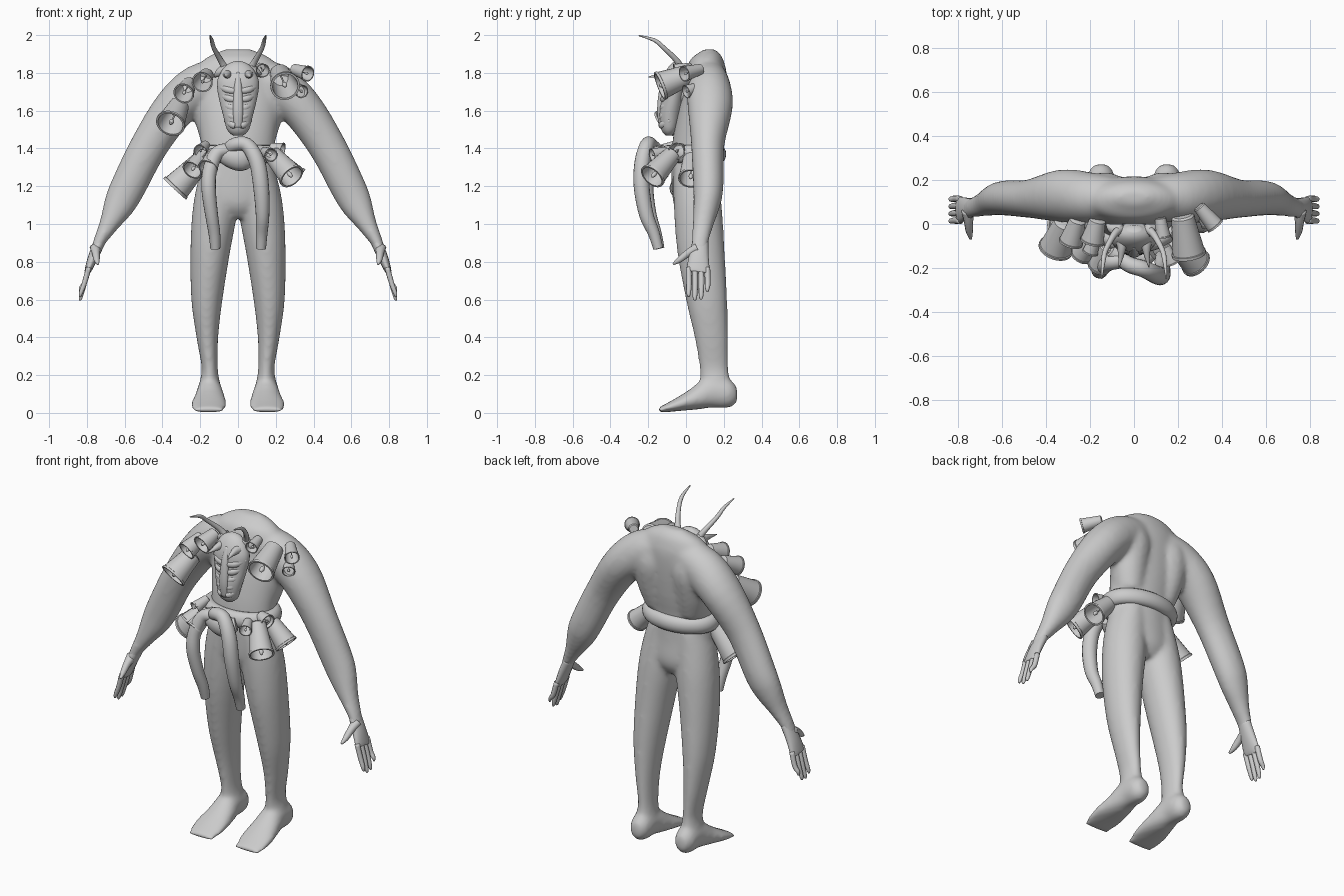
import bpy, bmesh, math
from mathutils import Vector

X, Y, Z = Vector((1, 0, 0)), Vector((0, 1, 0)), Vector((0, 0, 1))
grey = bpy.data.materials.new("plain grey")
grey.diffuse_color = (0.6, 0.6, 0.6, 1)


def finish(name, bm, sharp=None):
    bmesh.ops.recalc_face_normals(bm, faces=bm.faces)
    me = bpy.data.meshes.new(name)
    bm.to_mesh(me)
    bm.free()
    me.materials.append(grey)
    me.shade_smooth()
    if sharp:
        me.set_sharp_from_angle(angle=math.radians(sharp))
    ob = bpy.data.objects.new(name, me)
    bpy.context.collection.objects.link(ob)
    return ob


def smooth_rows(rows, closed, steps):
    """Catmull-Rom through rows of (x, y, z, half size a, half size b)."""
    n, out = len(rows), []
    at = lambda i: rows[i % n] if closed else rows[max(0, min(n - 1, i))]
    for i in range(n if closed else n - 1):
        p = [at(i + k) for k in (-1, 0, 1, 2)]
        for s in range(steps):
            t = s / steps
            out.append([0.5 * (2 * b + (c - a) * t + (2 * a - 5 * b + 4 * c - d) * t * t
                        + (3 * b - a - 3 * c + d) * t ** 3) for a, b, c, d in zip(*p)])
    return out if closed else out + [list(rows[-1])]


def loft(bm, rows, ref, side=1, closed=False, seg=16, steps=4):
    """Elliptical tube; a lies along ref, b across it."""
    rows = smooth_rows([(r[0] * side, *r[1:]) for r in rows], closed, steps)
    n, rings = len(rows), []
    pos = [Vector(r[:3]) for r in rows]
    for i, r in enumerate(rows):
        if closed:
            t = pos[(i + 1) % n] - pos[i - 1]
        else:
            t = pos[min(i + 1, n - 1)] - pos[max(i - 1, 0)]
        t.normalize()
        u = (ref - t * ref.dot(t)).normalized()
        v = t.cross(u)
        a, b = max(r[3], 0.001), max(r[4], 0.001)
        rings.append([bm.verts.new(pos[i] + u * a * math.cos(k * math.tau / seg)
                      + v * b * math.sin(k * math.tau / seg)) for k in range(seg)])
    for i in range(n if closed else n - 1):
        p, q = rings[i], rings[(i + 1) % n]
        for k in range(seg):
            bm.faces.new((p[k], p[(k + 1) % seg], q[(k + 1) % seg], q[k]))
    if not closed:
        bm.faces.new(rings[0])
        bm.faces.new(rings[-1])


def tube(name, rows, ref, **kw):
    bm = bmesh.new()
    loft(bm, rows, ref, **kw)
    return finish(name, bm, 60)


# Body: torso, back muscles, arms, legs and feet fused into one skin
bm = bmesh.new()
loft(bm, [(0, .065, 1.035, .08, .08), (0, .06, 1.11, .18, .125), (0, .05, 1.25, .20, .127),
          (0, .05, 1.40, .195, .125), (0, .075, 1.55, .21, .125), (0, .10, 1.70, .22, .115),
          (0, .11, 1.82, .22, .105), (0, .12, 1.885, .16, .075), (0, .12, 1.925, .07, .03)], X, seg=32)
for s in (1, -1):
    loft(bm, [(.11, .12, 1.85, .07, .06), (.13, .125, 1.72, .12, .11), (.13, .11, 1.58, .105, .105),
              (.11, .08, 1.44, .085, .095)], X, s)
    loft(bm, [(.06, .115, 1.79, .09, .09), (.20, .12, 1.73, .115, .12), (.33, .128, 1.62, .12, .113),
              (.47, .115, 1.415, .088, .10), (.585, .118, 1.19, .08, .094), (.632, .108, 1.095, .07, .082),
              (.682, .09, 1.00, .056, .054), (.732, .075, .91, .046, .034), (.755, .07, .85, .045, .03)],
         Y, s, seg=24)
    loft(bm, [(.09, .05, 1.32, .09, .115), (.105, .055, 1.2, .112, .122), (.125, .065, 1.05, .118, .128),
              (.148, .08, .85, .105, .125), (.165, .11, .60, .083, .109), (.162, .135, .40, .058, .089),
              (.15, .148, .24, .043, .077), (.15, .155, .15, .055, .08), (.15, .155, .09, .05, .07)], X, s, seg=24)
    loft(bm, [(.15, .272, .10, .03, .04), (.15, .23, .10, .06, .075), (.15, .14, .11, .066, .085),
              (.15, .05, .075, .083, .06), (.155, -.05, .042, .097, .034),
              (.155, -.145, .013, .082, .014)], X, s, seg=24)
body = finish("body", bm)
rem = body.modifiers.new("fuse", 'REMESH')
rem.mode, rem.voxel_size, rem.use_smooth_shade = 'VOXEL', 0.011, True
sm = body.modifiers.new("soften", 'SMOOTH')
sm.factor, sm.iterations = 0.5, 18

# Hands: palm, four fingers and a thumb
for s, label in ((1, "left"), (-1, "right")):
    bm = bmesh.new()
    loft(bm, [(.725, .078, .92, .04, .03), (.765, .068, .83, .052, .027),
              (.79, .064, .765, .06, .02), (.798, .062, .745, .054, .015)], Y, s)
    for k, end in enumerate((.615, .595, .60, .64)):
        y = .014 + .033 * k
        loft(bm, [(.79, y, .77, .015, .015), (.812, y + .002, .69, .015, .014),
                  (.832, y, end + .02, .012, .011), (.836, y, end, .005, .005)], Y, s, seg=10)
    loft(bm, [(.755, .06, .875, .03, .025), (.752, .01, .845, .021, .021), (.748, -.035, .81, .016, .016),
              (.742, -.068, .788, .006, .006)], X, s, seg=10)
    finish(label + "_hand", bm)

# Mask with neck, nose ridge, slanted ribs and spiky eyes
bm = bmesh.new()
loft(bm, [(0, -.09, 1.468, .025, .015), (0, -.09, 1.50, .058, .042), (0, -.085, 1.58, .08, .058),
          (0, -.07, 1.66, .10, .06), (0, -.06, 1.74, .112, .066), (0, -.05, 1.79, .098, .06),
          (0, -.035, 1.83, .07, .045), (0, -.02, 1.85, .03, .02)], X, seg=32)
loft(bm, [(0, -.04, 1.70, .08, .10), (0, .10, 1.73, .09, .10)], X)
loft(bm, [(0, -.10, 1.80, .012, .012), (0, -.122, 1.72, .022, .018), (0, -.135, 1.60, .028, .018),
          (0, -.125, 1.51, .022, .016)], X)
for s in (1, -1):
    for k in range(5):
        z = 1.52 + .046 * k
        w = .055 + .0095 * k
        loft(bm, [(.015, -.132 + .003 * k, z, .016, .014), (w * .65, -.122 + .003 * k, z + .008, .019, .015),
                  (w + .012, -.085 + .004 * k, z + .03, .011, .009)], Z, s, seg=10)
    loft(bm, [(.055, -.08, 1.79, .028, .026), (.056, -.11, 1.79, .02, .02),
              (.06, -.15, 1.785, .012, .012), (.068, -.198, 1.778, .002, .002)], X, s, seg=12)
    loft(bm, [(.06, -.03, 1.83, .03, .025), (.10, -.02, 1.80, .022, .022),
              (.125, .0, 1.78, .004, .004)], Y, s, seg=12)
finish("mask", bm)

# Horns sweeping up and forward
for s, label in ((1, "left"), (-1, "right")):
    tube(label + "_horn", [(.055, -.02, 1.80, .024, .022), (.088, -.045, 1.86, .016, .016),
         (.127, -.115, 1.93, .012, .012), (.139, -.165, 1.972, .01, .01),
         (.147, -.25, 1.998, .003, .003)], X, side=s, seg=12)

# Rope belt, knot and two hanging ends
tube("belt", [(.20 * math.cos(i * math.tau / 12), .04 + .135 * math.sin(i * math.tau / 12), 1.37,
              .048, .038) for i in range(12)], Z, closed=True)
tube("belt_knot", [(-.11, -.12, 1.39, .03, .03), (-.06, -.15, 1.365, .055, .05),
     (.02, -.16, 1.345, .065, .05), (.08, -.13, 1.36, .035, .035)], Z)
tube("belt_end_left", [(-.06, -.13, 1.37, .03, .03), (-.03, -.18, 1.415, .036, .036),
     (.045, -.205, 1.42, .038, .038), (.10, -.23, 1.33, .042, .042), (.122, -.235, 1.20, .042, .042),
     (.13, -.21, 1.05, .038, .036), (.125, -.17, .95, .031, .031), (.122, -.147, .87, .026, .026)], Y)
tube("belt_end_right", [(.0, -.14, 1.36, .03, .03), (-.06, -.165, 1.39, .035, .035),
     (-.115, -.175, 1.37, .038, .038), (-.15, -.20, 1.28, .038, .038), (-.155, -.21, 1.18, .038, .038),
     (-.14, -.19, 1.05, .034, .034), (-.125, -.16, .95, .031, .031), (-.12, -.14, .87, .026, .026)], Y)


# Bells: one lathed profile gives shell, rim, hollow inside and clapper
def bell(name, crown, mouth, r, seg=24):
    crown, mouth = Vector(crown), Vector(mouth)
    L = (mouth - crown).length
    rot = (mouth - crown).to_track_quat('Z', 'Y')
    prof = [(0, 0), (0, .55 * r), (.04 * L, .68 * r), (.5 * L, .82 * r), (.92 * L, .96 * r), (.93 * L, 1.02 * r),
            (L, 1.02 * r), (L, .88 * r), (.5 * L, .74 * r), (.1 * L, .6 * r), (.1 * L, .06 * r),
            (.78 * L, .06 * r), (.82 * L, .14 * r), (.9 * L, .18 * r), (.98 * L, .12 * r), (1.02 * L, 0)]
    bm = bmesh.new()
    rings = []
    for d, q in prof:
        n = seg if q else 1
        rings.append([bm.verts.new(crown + rot @ Vector((q * math.cos(k * math.tau / seg),
                      q * math.sin(k * math.tau / seg), d))) for k in range(n)])
    for p, q in zip(rings, rings[1:]):
        for k in range(seg):
            j = (k + 1) % seg
            if len(p) == 1:
                bm.faces.new((p[0], q[j], q[k]))
            elif len(q) == 1:
                bm.faces.new((p[k], p[j], q[0]))
            else:
                bm.faces.new((p[k], p[j], q[j], q[k]))
    finish(name, bm, 35)


shoulder_bells = [
    ((-.31, .01, 1.63), (-.358, -.115, 1.53), .078), ((-.255, .02, 1.745), (-.288, -.085, 1.69), .055),
    ((-.165, .02, 1.79), (-.19, -.08, 1.75), .055), ((.22, .04, 1.80), (.25, -.14, 1.73), .077),
    ((.295, .08, 1.82), (.37, -.01, 1.795), .042), ((.29, .08, 1.73), (.34, 0, 1.70), .036),
    ((.12, .03, 1.83), (.132, -.06, 1.812), .036)]
belt_bells = [
    ((-.18, -.05, 1.37), (-.243, -.14, 1.285), .055), ((-.12, -.10, 1.38), (-.16, -.195, 1.295), .052),
    ((-.17, -.05, 1.42), (-.20, -.13, 1.385), .036), ((-.195, -.01, 1.335), (-.335, -.005, 1.185), .08),
    ((.18, -.07, 1.37), (.285, -.18, 1.25), .07), ((.19, .03, 1.36), (.31, .025, 1.24), .065),
    ((.14, -.10, 1.385), (.175, -.18, 1.365), .036), ((.17, -.03, 1.40), (.235, -.05, 1.385), .045)]
for place, bells in (("shoulder", shoulder_bells), ("belt", belt_bells)):
    for i, (c, m, r) in enumerate(bells):
        bell(f"{place}_bell_{i + 1}", c, m, r)
